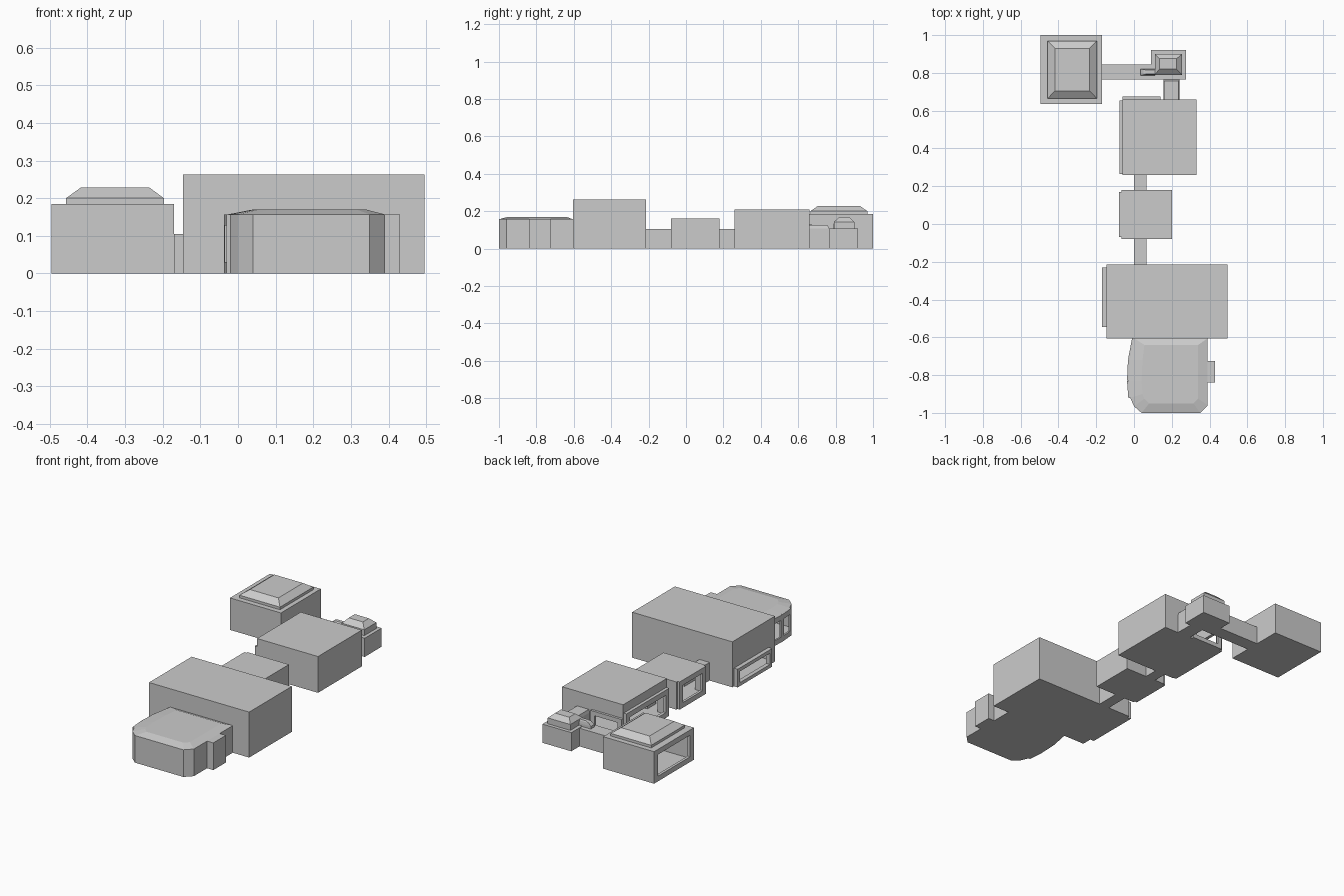
import bpy, bmesh
from mathutils import Vector

if "Cube" in bpy.data.objects:
    bpy.data.objects.remove(bpy.data.objects["Cube"])


def finish(name, bm):
    bmesh.ops.remove_doubles(bm, verts=bm.verts, dist=0.0005)
    me = bpy.data.meshes.new(name)
    bm.to_mesh(me)
    bm.free()
    ob = bpy.data.objects.new(name, me)
    bpy.context.collection.objects.link(ob)
    return ob


def face(bm, pts):
    bm.faces.new([bm.verts.new(p) for p in pts])


def rect(x0, x1, y0, y1):
    # counter-clockwise; edges: 0 front, 1 right, 2 back, 3 left
    return [(x0, y0), (x1, y0), (x1, y1), (x0, y1)]


def wall(bm, p, q, h, holes):
    """Wall from p to q with holes (a, b, z0, z1), a and b on its main axis."""
    c = 0 if abs(q[0] - p[0]) > abs(q[1] - p[1]) else 1
    p, q = Vector(p), Vector(q)

    def panel(t0, t1, z0, z1):
        if t1 - t0 > 1e-4 and z1 - z0 > 1e-4:
            a, b = p.lerp(q, t0), p.lerp(q, t1)
            face(bm, [(*a, z0), (*b, z0), (*b, z1), (*a, z1)])

    spans = []
    for a, b, z0, z1 in holes:
        t = sorted((v - p[c]) / (q[c] - p[c]) for v in (a, b))
        spans.append((t[0], t[1], z0, z1))
    last = 0
    for t0, t1, z0, z1 in sorted(spans):
        panel(last, t0, 0, h)
        panel(t0, t1, 0, z0)
        panel(t0, t1, z1, h)
        last = t1
    panel(last, 1, 0, h)


def room(name, outline, h, holes={}, rings=(), skip=()):
    """Hollow shell: floor, walls with openings, roof stepping through rings."""
    bm = bmesh.new()
    n = len(outline)
    face(bm, [(*p, 0) for p in reversed(outline)])
    for i in range(n):
        if i not in skip:
            wall(bm, outline[i], outline[(i + 1) % n], h, holes.get(i, []))
    loops = [(outline, h), *rings]
    for (a, za), (b, zb) in zip(loops, loops[1:]):
        for i in range(n):
            j = (i + 1) % n
            face(bm, [(*a[i], za), (*a[j], za), (*b[j], zb), (*b[i], zb)])
    face(bm, [(*p, loops[-1][1]) for p in loops[-1][0]])
    return finish(name, bm)


def frame(name, p, q, depth, z0, z1, m, mz):
    """Window frame on wall p-q, standing out by depth, border m / mz."""
    p, q = Vector(p), Vector(q)
    d = (q - p).normalized()
    out = Vector((d.y, -d.x)) * depth

    def ring(off, m, mz):
        a, b = p + d * m + off, q - d * m + off
        return [(*a, z0 + mz), (*b, z0 + mz), (*b, z1 - mz), (*a, z1 - mz)]

    zero = Vector((0, 0))
    loops = [ring(zero, 0, 0), ring(out, 0, 0), ring(out, m, mz), ring(zero, m, mz)]
    bm = bmesh.new()
    for a, b in zip(loops, loops[1:] + loops[:1]):
        for i in range(4):
            j = (i + 1) % 4
            face(bm, [a[i], a[j], b[j], b[i]])
    return finish(name, bm)


# corner room with a raised tray ceiling and a big window
room("corner_room", rect(-.48, -.17, .635, 1), .185,
     {1: [(.765, .845, 0, .105)], 3: [(.67, .965, .03, .155)]},
     [(rect(-.457, -.197, .665, .97), .185), (rect(-.457, -.197, .665, .97), .2),
      (rect(-.418, -.235, .705, .93), .228)])
frame("corner_window", (-.48, 1), (-.48, .635), .016, 0, .185, .035, .03)

# small lobby with a tray ceiling
tray = rect(.11, .255, .79, .9)
room("lobby", rect(.09, .275, .765, .92), .108,
     {0: [(.155, .24, 0, .105)], 3: [(.765, .845, 0, .105)]},
     [(tray, .108), (tray, .142), (rect(.135, .225, .82, .875), .168)])

# small vault beside the lobby
room("lobby_vault", rect(.035, .11, .787, .82), .12,
     rings=[(rect(.05, .11, .79, .818), .135), (rect(.07, .11, .795, .815), .142)])

# passages: open ends are skipped
room("west_passage", rect(-.17, .09, .765, .845), .105, skip=(1, 3))
room("lobby_passage", rect(.155, .24, .66, .765), .108, skip=(0, 2),
     rings=[(rect(.16, .235, .66, .757), .125)])
room("middle_passage", rect(0, .065, .18, .26), .105, skip=(0, 2))
room("hall_passage", rect(0, .065, -.215, -.08), .105, skip=(0, 2))

# large square room with two windows
room("square_room", rect(-.06, .33, .26, .66), .21,
     {0: [(0, .065, 0, .105)], 3: [(.295, .625, .03, .13)],
      2: [(.155, .24, 0, .105), (-.035, .115, .03, .105)]})
frame("square_room_side_window", (-.06, .655), (-.06, .265), .018, 0, .16, .03, .03)
frame("square_room_back_window", (.14, .66), (-.06, .66), .014, 0, .13, .025, .025)

# small middle room
room("middle_room", rect(-.065, .2, -.08, .18), .16,
     {0: [(0, .065, 0, .105)], 2: [(0, .065, 0, .105)],
      3: [(-.04, .14, .03, .13)]})
frame("middle_window", (-.065, .17), (-.065, -.07), .014, 0, .16, .03, .03)

# main hall with a low side window
room("main_hall", rect(-.146, .495, -.605, -.215), .263,
     {0: [(.14, .25, 0, .105)], 2: [(0, .065, 0, .105)],
      3: [(-.525, -.25, .02, .085)]})
frame("hall_window", (-.146, -.23), (-.146, -.545), .024, 0, .105, .02, .02)

# end room with cut corners, a bowed window wall and a sloped roof edge
bow = [(0, -.605), (-.022, -.72), (-.027, -.83), (-.02, -.92), (0, -.965), (.04, -1)]
plan = bow[::-1] + [(0.39, -.605), (.39, -.96), (.35, -1)]
plan = bow + [(.35, -1), (.39, -.96), (.39, -.605)]
top = [(.055, -.64), (.045, -.72), (.04, -.83), (.045, -.9), (.055, -.925),
       (.08, -.95), (.315, -.95), (.34, -.925), (.34, -.64)]
bays = {i: [(bow[i][1] - .015, bow[i + 1][1] + .015, .03, .13)] for i in range(3)}
bays[7] = [(-.725, -.84, 0, .15)]
bays[8] = [(.14, .25, 0, .105)]
room("end_room", plan, .157, bays, [(top, .17)])
for i in range(3):
    frame(f"bow_window_{i + 1}", bow[i], bow[i + 1], .01, 0, .157, .015, .03)
room("end_alcove", rect(.39, .43, -.84, -.725), .157, skip=(3,))
